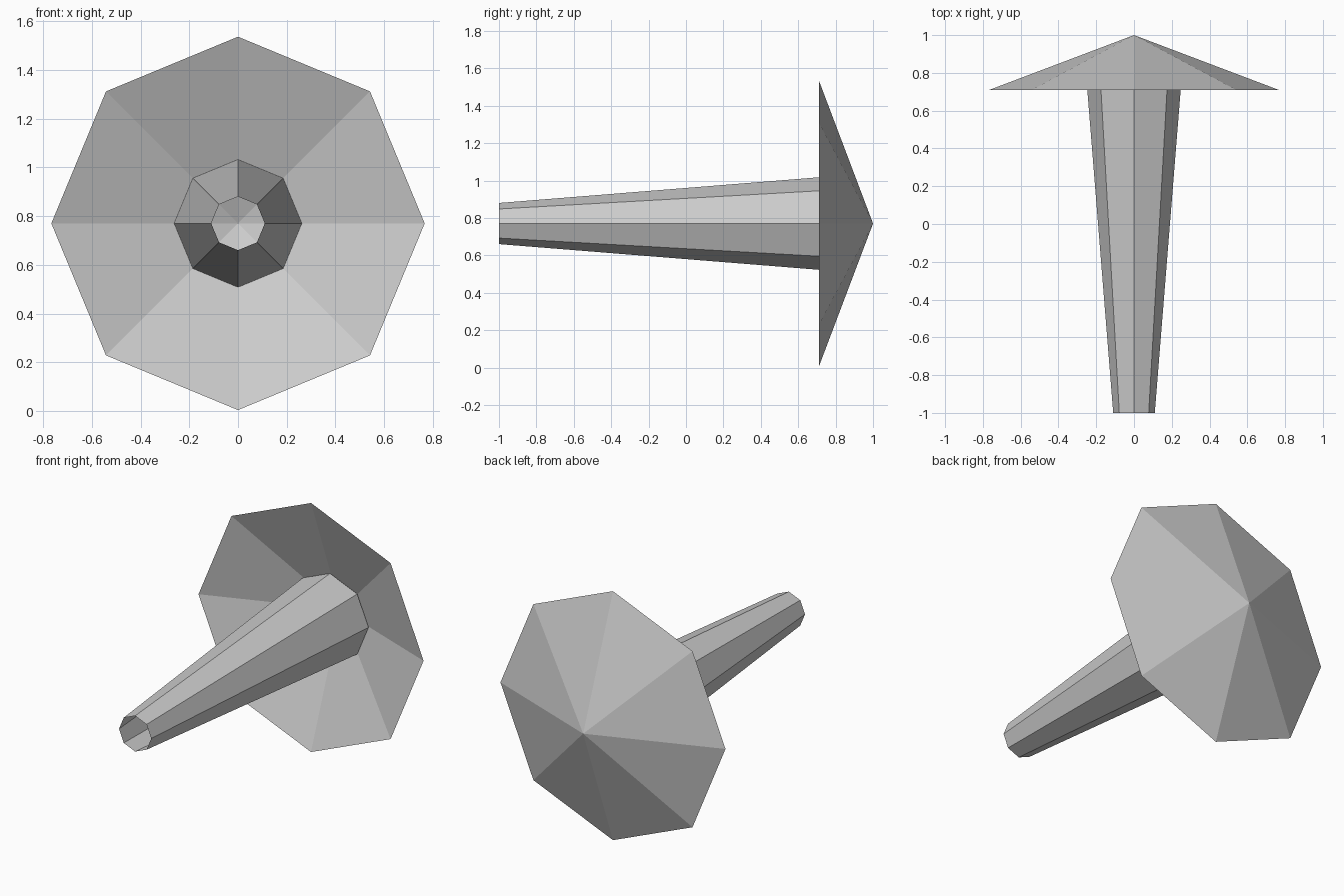
import bpy
import math

default = bpy.data.objects.get("Cube")
if default:
    bpy.data.objects.remove(default, do_unlink=True)

AXIS_Z = 0.77
SIDES = 8

grey = bpy.data.materials.new("plain_grey")
grey.use_nodes = True
colour = (0.6, 0.6, 0.6, 1)
grey.diffuse_color = colour
grey.node_tree.nodes["Principled BSDF"].inputs["Base Color"].default_value = colour


def ring(radius, y):
    """Octagon around the horizontal axis, with a corner straight up."""
    angles = [i * math.tau / SIDES for i in range(SIDES)]
    return [(radius * math.cos(a), y, AXIS_Z + radius * math.sin(a)) for a in angles]


def add_shell(name, verts, faces):
    mesh = bpy.data.meshes.new(name)
    mesh.from_pydata(verts, [], faces)
    mesh.materials.append(grey)
    mesh.update()
    obj = bpy.data.objects.new(name, mesh)
    bpy.context.collection.objects.link(obj)
    return obj


# Wide open cone, pointing backwards
faces = [(i, SIDES, (i + 1) % SIDES) for i in range(SIDES)]
add_shell("cone_cap", ring(0.766, 0.71) + [(0, 1, AXIS_Z)], faces)

# Tapered hollow stem, open at both ends, ending inside the cone
faces = [(i, i + SIDES, (i + 1) % SIDES + SIDES, (i + 1) % SIDES) for i in range(SIDES)]
add_shell("stem", ring(0.11, -1) + ring(0.262, 0.895), faces)
